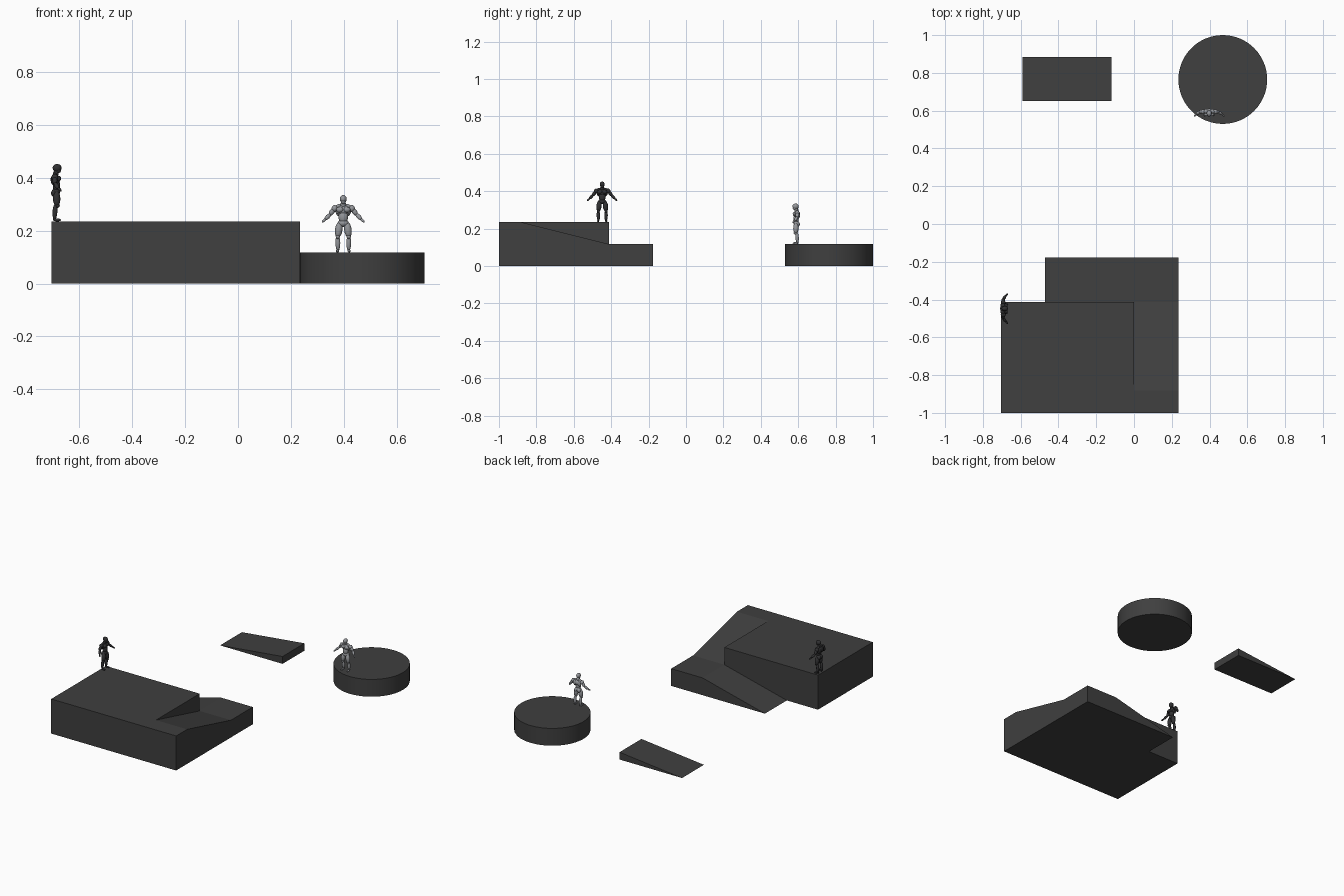
import bpy, bmesh, math
from mathutils import Vector, Matrix

old = bpy.data.objects.get("Cube")
if old:
    bpy.data.objects.remove(old, do_unlink=True)


def make_material(name, color):
    mat = bpy.data.materials.new(name)
    mat.use_nodes = True
    mat.diffuse_color = (*color, 1)
    mat.node_tree.nodes["Principled BSDF"].inputs["Base Color"].default_value = (*color, 1)
    return mat


charcoal = make_material("charcoal", (0.05, 0.05, 0.05))
dark = make_material("dark grey", (0.03, 0.03, 0.032))
silver = make_material("silver grey", (0.3, 0.31, 0.33))


def finish(name, bm, mat, smooth=False):
    bmesh.ops.recalc_face_normals(bm, faces=bm.faces)
    mesh = bpy.data.meshes.new(name)
    bm.to_mesh(mesh)
    bm.free()
    obj = bpy.data.objects.new(name, mesh)
    bpy.context.collection.objects.link(obj)
    mesh.materials.append(mat)
    if smooth:
        bpy.ops.object.select_all(action='DESELECT')
        obj.select_set(True)
        bpy.context.view_layer.objects.active = obj
        bpy.ops.object.shade_smooth_by_angle(angle=math.radians(40))
    return obj


def prism(name, profile, axis, start, end):
    """Extrude a side profile along x or y."""
    bm = bmesh.new()
    place = (lambda p: (start, p[0], p[1])) if axis == 'x' else (lambda p: (p[0], start, p[1]))
    face = bm.faces.new([bm.verts.new(place(p)) for p in profile])
    made = bmesh.ops.extrude_face_region(bm, geom=[face])["geom"]
    shift = Vector((end - start, 0, 0) if axis == 'x' else (0, end - start, 0))
    bmesh.ops.translate(bm, vec=shift, verts=[v for v in made if isinstance(v, bmesh.types.BMVert)])
    return finish(name, bm, charcoal)


# Stepped platform with a ramp, a landing and a second ramp
W, H, L = 0.235, 0.235, 0.1175
FRONT, MID, BACK = -1.0, -0.412, -0.177
prism("main_platform", [(FRONT, 0), (MID, 0), (MID, H), (FRONT, H)], 'x', -3 * W, 0)
prism("upper_ramp_and_landing",
      [(FRONT, 0), (BACK, 0), (BACK, L), (MID, L), (MID - 2 * W, H), (FRONT, H)], 'x', 0, W)
prism("lower_ramp", [(-2 * W, 0), (0, 0), (0, L)], 'y', MID, BACK)

# Loose wedge
prism("loose_ramp", [(-0.59, 0), (-0.12, 0), (-0.12, 0.05)], 'y', 0.65, 0.885)

# Round platform
bm = bmesh.new()
bmesh.ops.create_cone(bm, cap_ends=True, segments=64, radius1=W, radius2=W, depth=L,
                      matrix=Matrix.Translation((0.47, 0.765, L / 2)))
finish("round_platform", bm, charcoal, smooth=True)


def blob(bm, center, radii):
    bmesh.ops.create_uvsphere(bm, u_segments=14, v_segments=10, radius=1,
                              matrix=Matrix.Translation(center) @ Matrix.Diagonal((*radii, 1)))


def muscle(bm, a, b, r):
    """Ellipsoid stretched between two joints."""
    a, b = Vector(a), Vector(b)
    turn = (b - a).to_track_quat('Z', 'Y').to_matrix().to_4x4()
    size = Matrix.Diagonal((r, r, (b - a).length * 0.56, 1))
    bmesh.ops.create_uvsphere(bm, u_segments=12, v_segments=8, radius=1,
                              matrix=Matrix.Translation((a + b) / 2) @ turn @ size)


def figure(name, mat, location, turn):
    """Muscular standing figure of unit height, facing -y, scaled into place."""
    bm = bmesh.new()
    # Head, neck and trunk
    blob(bm, (0, -0.01, 0.93), (0.062, 0.078, 0.07))
    blob(bm, (0, -0.03, 0.885), (0.045, 0.05, 0.045))
    muscle(bm, (0, 0.03, 0.76), (0, 0, 0.89), 0.05)
    blob(bm, (0, 0.02, 0.73), (0.13, 0.085, 0.09))
    blob(bm, (0, 0.0, 0.62), (0.085, 0.065, 0.12))
    blob(bm, (0, 0.01, 0.51), (0.1, 0.075, 0.065))
    for s in (-1, 1):
        # Chest, upper back and shoulder
        blob(bm, (s * 0.06, -0.035, 0.745), (0.065, 0.045, 0.05))
        blob(bm, (s * 0.075, 0.055, 0.72), (0.06, 0.045, 0.09))
        muscle(bm, (s * 0.02, 0.03, 0.83), (s * 0.15, 0.03, 0.78), 0.035)
        blob(bm, (s * 0.15, 0.03, 0.765), (0.055, 0.06, 0.06))
        # Arm and hand
        muscle(bm, (s * 0.155, 0.03, 0.77), (s * 0.235, 0.03, 0.65), 0.044)
        muscle(bm, (s * 0.225, 0.03, 0.67), (s * 0.315, -0.03, 0.575), 0.038)
        muscle(bm, (s * 0.305, -0.025, 0.585), (s * 0.365, -0.08, 0.53), 0.024)
        # Leg and foot
        blob(bm, (s * 0.05, 0.045, 0.49), (0.055, 0.05, 0.06))
        muscle(bm, (s * 0.065, 0, 0.52), (s * 0.095, -0.005, 0.27), 0.066)
        blob(bm, (s * 0.095, -0.015, 0.275), (0.038, 0.042, 0.04))
        muscle(bm, (s * 0.097, 0.02, 0.29), (s * 0.093, 0.035, 0.04), 0.044)
        muscle(bm, (s * 0.093, 0.035, 0.14), (s * 0.093, 0.04, 0.02), 0.027)
        muscle(bm, (s * 0.093, 0.055, 0.026), (s * 0.108, -0.075, 0.024), 0.026)
    bm.transform(Matrix.Translation(location) @ Matrix.Rotation(turn, 4, 'Z') @ Matrix.Scale(0.217, 4))
    finish(name, bm, mat, smooth=True)


figure("silver_figure", silver, (0.398, 0.588, L), 0)
figure("dark_figure", dark, (-0.686, -0.448, H), math.pi / 2)
